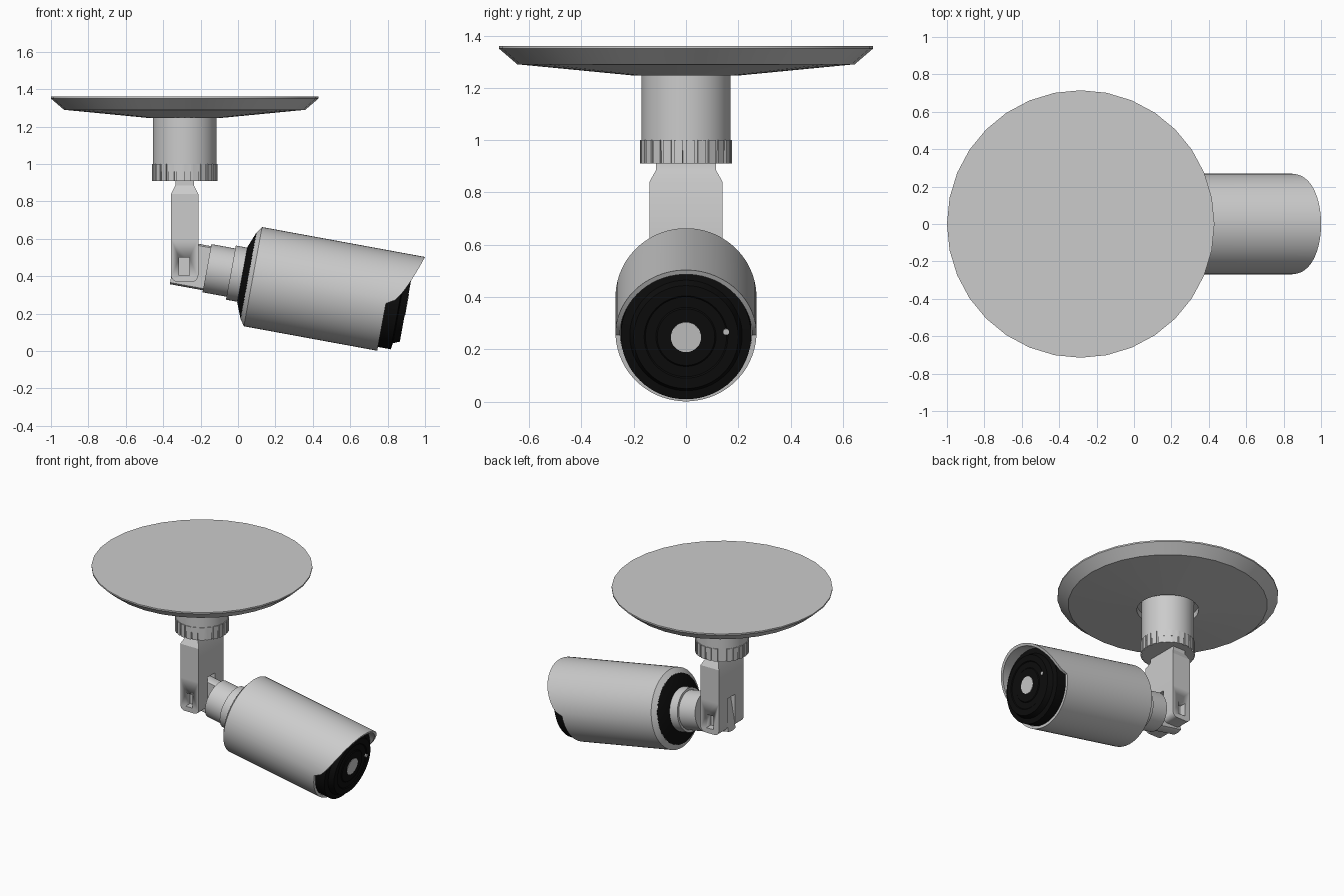
import bpy, bmesh, math
from mathutils import Matrix, Vector

if "Cube" in bpy.data.objects:
    bpy.data.objects.remove(bpy.data.objects["Cube"], do_unlink=True)


def material(name, value):
    m = bpy.data.materials.new(name)
    m.use_nodes = True
    m.diffuse_color = (value, value, value, 1)
    m.node_tree.nodes["Principled BSDF"].inputs["Base Color"].default_value = (value, value, value, 1)
    return m


GREY = material("light grey", 0.6)
BLACK = material("black", 0.004)

STEM_X = -0.285
STEM = Matrix.Translation((STEM_X, 0, 0))
# Camera axis: local z points out of the lens, local -x points up
AIM = Matrix.Translation((0.08, 0, 0.398)) @ Matrix.Rotation(math.radians(100.4), 4, 'Y')


def finish(name, bm, mat, matrix=Matrix()):
    bmesh.ops.remove_doubles(bm, verts=bm.verts, dist=1e-5)
    bmesh.ops.recalc_face_normals(bm, faces=bm.faces)
    bm.transform(matrix)
    mesh = bpy.data.meshes.new(name)
    bm.to_mesh(mesh)
    bm.free()
    mesh.materials.append(mat)
    ob = bpy.data.objects.new(name, mesh)
    bpy.context.collection.objects.link(ob)
    bpy.ops.object.select_all(action='DESELECT')
    ob.select_set(True)
    bpy.context.view_layer.objects.active = ob
    bpy.ops.object.shade_smooth_by_angle(angle=math.radians(28))
    return ob


def lathe(name, profile, mat, matrix, sides=64, offset=0.0, caps=True, edit=None):
    """Spin (radius, height) pairs round local z; a height may be a function of x."""
    bm = bmesh.new()
    rings = []
    for r, h in profile:
        ring = []
        for i in range(sides):
            a = 2 * math.pi * (i + offset) / sides
            x, y = r * math.cos(a), r * math.sin(a)
            ring.append(bm.verts.new((x, y, h(x) if callable(h) else h)))
        rings.append(ring)
    for low, high in zip(rings, rings[1:]):
        for i in range(sides):
            j = (i + 1) % sides
            bm.faces.new((low[i], low[j], high[j], high[i]))
    if caps:
        bm.faces.new(rings[0])
        bm.faces.new(rings[-1])
    if edit:
        edit(bm)
    return finish(name, bm, mat, matrix)


def prism(name, points, extrude, mat, matrix=Matrix()):
    """Extrude a closed outline of 3D points."""
    bm = bmesh.new()
    face = bm.faces.new([bm.verts.new(p) for p in points])
    out = bmesh.ops.extrude_face_region(bm, geom=[face])
    moved = [v for v in out["geom"] if isinstance(v, bmesh.types.BMVert)]
    bmesh.ops.translate(bm, verts=moved, vec=Vector(extrude))
    return finish(name, bm, mat, matrix)


# Ceiling dish with a recess round the stem
lathe("ceiling_dish", [(0.715, 1.36), (0.715, 1.35), (0.645, 1.29), (0.2, 1.247),
                       (0.2, 1.29), (0.16, 1.29)], GREY, STEM, sides=32)
lathe("stem_collar", [(0.17, 0.96), (0.17, 1.3)], GREY, STEM)

# Ribbed locking ring
RIBS = 24
outline = []
for i in range(RIBS):
    for part, r in ((0, 0.176), (0.72, 0.176), (0.72, 0.168), (1, 0.168)):
        a = 2 * math.pi * (i + part) / RIBS
        outline.append((r * math.cos(a), r * math.sin(a), 0.91))
prism("locking_ring", outline, (0, 0, 0.09), GREY, STEM)

# Arm: tapered block on top, two rounded cheeks below
bm = bmesh.new()
rows = []
for z, hx, hy in ((0.6, 0.0725, 0.14), (0.84, 0.0725, 0.14), (0.885, 0.05, 0.115), (0.93, 0.05, 0.115)):
    rows.append([bm.verts.new((sx * hx, sy * hy, z)) for sx, sy in ((-1, -1), (1, -1), (1, 1), (-1, 1))])
for low, high in zip(rows, rows[1:]):
    for i in range(4):
        bm.faces.new((low[i], low[i - 1], high[i - 1], high[i]))
bm.faces.new(rows[0])
bm.faces.new(rows[-1])
finish("arm_block", bm, GREY, STEM)

corner = 0.035
cheek = [(-0.0725, 0.6), (0.0725, 0.6)]
for cx, start in ((0.0725 - corner, 0), (corner - 0.0725, -90)):
    for k in range(6):
        a = math.radians(start - 18 * k)
        cheek.append((cx + corner * math.cos(a), 0.37 + corner + corner * math.sin(a)))
for side, label in ((-1, "front"), (1, "back")):
    ob = prism(label + "_cheek", [(x, side * 0.14, z) for x, z in cheek],
               (0, -side * 0.098, 0), GREY, STEM)
    # Rectangular slot in the cheek
    slot = [(x, side * 0.15, z) for x, z in ((-0.03, 0.405), (0.025, 0.405), (0.025, 0.5), (-0.03, 0.5))]
    cutter = prism(label + "_slot_cutter", slot, (0, -side * 0.06, 0), GREY, STEM)
    cutter.hide_render = True
    cutter.hide_set(True)
    cutter.display_type = 'WIRE'
    mod = ob.modifiers.new("slot", 'BOOLEAN')
    mod.operation = 'DIFFERENCE'
    mod.object = cutter
    bpy.context.view_layer.objects.active = ob
    bpy.ops.object.modifier_apply(modifier=mod.name)
    bpy.data.objects.remove(cutter, do_unlink=True)
    # Pivot screw on the tongue
    lathe(label + "_screw", [(0.014, 0), (0.014, 0.048)], GREY,
          Matrix.Translation((-0.185, 0, 0.455)) @ Matrix.Rotation(math.radians(-90 * side), 4, 'X'), sides=16)


# Flat tongue between the cheeks
def flatten(bm):
    for v in bm.verts:
        v.co.y = max(-0.04, min(0.04, v.co.y))


lathe("pivot_tongue", [(0.12, -0.43), (0.12, -0.24)], GREY, AIM, edit=flatten)

# Stepped neck and black back cover
lathe("neck", [(0.131, -0.25), (0.131, -0.12), (0.147, -0.12), (0.147, -0.04)], GREY, AIM)
lathe("back_cover", [(0.14, -0.058), (0.15, -0.058), (0.236, -0.024), (0.236, 0.02)], BLACK, AIM)


# Outer shell: lower half cut square, upper half drawn out into a visor
def front_edge(x):
    return 0.725 if x > 0 else 0.75 + 0.136 * min(1, -x / 0.27) ** 0.65


lathe("shell", [(0.234, -0.025), (0.27, 0), (0.27, front_edge), (0.252, front_edge), (0.252, 0.6)],
      GREY, AIM, offset=0.5, caps=False)

# Black lens housing with shallow concentric steps
lathe("lens_housing", [(0.249, 0.55), (0.249, 0.795), (0.215, 0.8), (0.2, 0.835), (0.16, 0.835),
                       (0.155, 0.83), (0.115, 0.83), (0.11, 0.835), (0.07, 0.835)], BLACK, AIM)
lathe("lens", [(0.058, 0.83), (0.058, 0.838)], GREY, AIM, sides=32)
lathe("sensor", [(0.012, 0.825), (0.012, 0.838)], GREY,
      AIM @ Matrix.Translation((-0.02, 0.153, 0)), sides=16)
